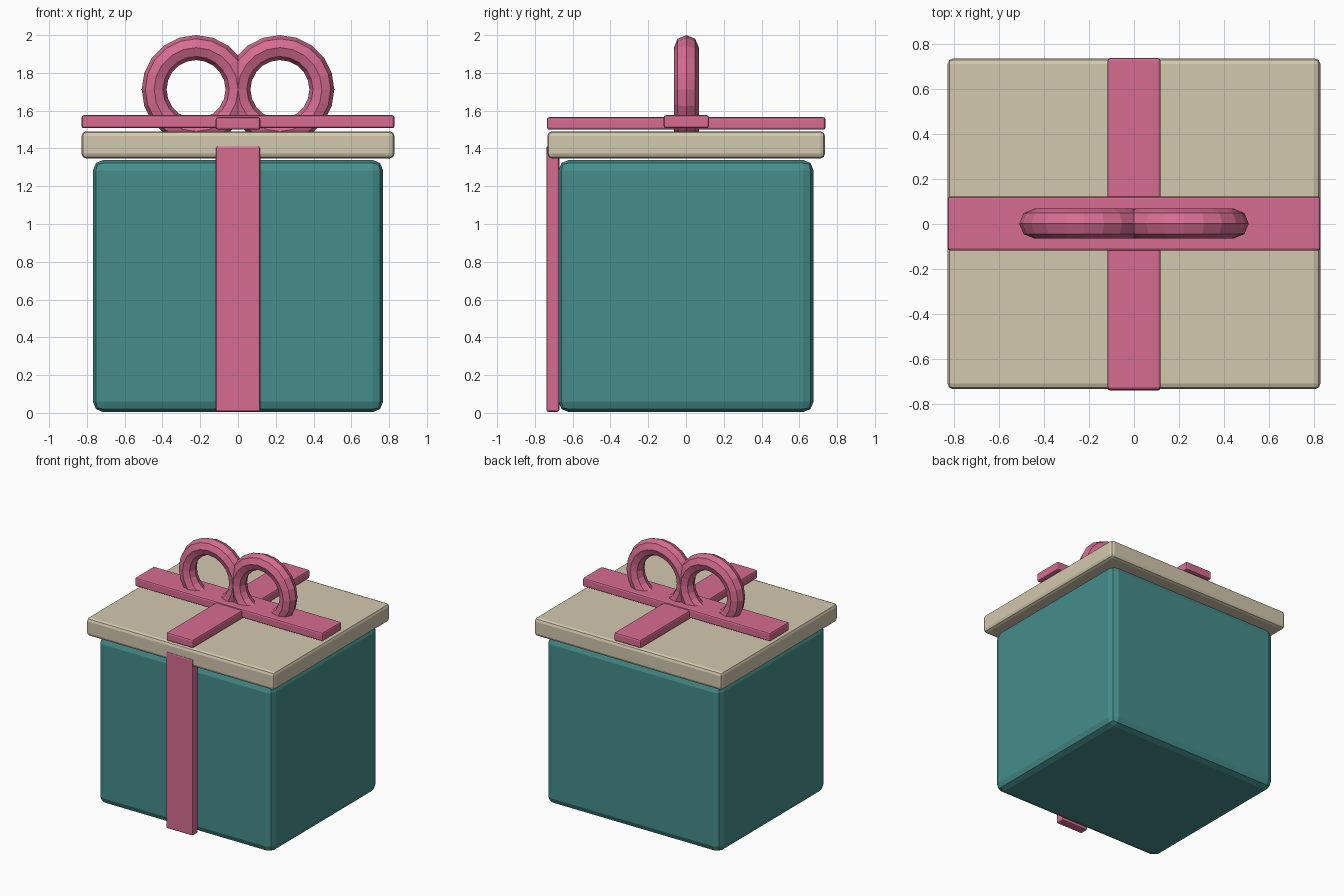
import bpy
import math

if "Cube" in bpy.data.objects:
    bpy.data.objects.remove(bpy.data.objects["Cube"])


def material(name, color):
    m = bpy.data.materials.new(name)
    m.diffuse_color = (*color, 1)
    m.use_nodes = True
    m.node_tree.nodes["Principled BSDF"].inputs["Base Color"].default_value = m.diffuse_color
    return m


TEAL = material("teal", (0.06, 0.27, 0.26))
CREAM = material("cream", (0.65, 0.58, 0.43))
PINK = material("pink", (0.67, 0.15, 0.28))


def box(name, x, y, z, mat, bevel):
    """Bevelled box from (min, max) ranges."""
    bpy.ops.mesh.primitive_cube_add(
        size=1, location=[(a + b) / 2 for a, b in (x, y, z)])
    o = bpy.context.object
    o.name = name
    o.scale = [b - a for a, b in (x, y, z)]
    bpy.ops.object.transform_apply(location=False, rotation=False, scale=True)
    mod = o.modifiers.new("bevel", "BEVEL")
    mod.width = bevel
    mod.segments = 2
    o.data.materials.append(mat)
    return o


# Box body and overhanging lid
box("box_body", (-0.768, 0.768), (-0.675, 0.675), (0.004, 1.339), TEAL, 0.055)
box("lid", (-0.828, 0.828), (-0.734, 0.736), (1.347, 1.491), CREAM, 0.025)

# Ribbon down the front and the two strips crossing over the lid
box("front_ribbon", (-0.118, 0.118), (-0.739, -0.671), (0.006, 1.412), PINK, 0.01)
box("lid_ribbon_depth", (-0.118, 0.118), (-0.736, 0.738), (1.499, 1.566), PINK, 0.012)
box("lid_ribbon_width", (-0.828, 0.828), (-0.118, 0.122), (1.507, 1.576), PINK, 0.012)

# Two upright bow loops sunk into the lid
for side, sx in (("left", -1), ("right", 1)):
    bpy.ops.mesh.primitive_torus_add(
        major_segments=20, minor_segments=8,
        major_radius=0.222, minor_radius=0.066,
        location=(sx * 0.222, 0.002, 1.712), rotation=(math.pi / 2, 0, 0))
    loop = bpy.context.object
    loop.name = f"bow_loop_{side}"
    loop.data.materials.append(PINK)
